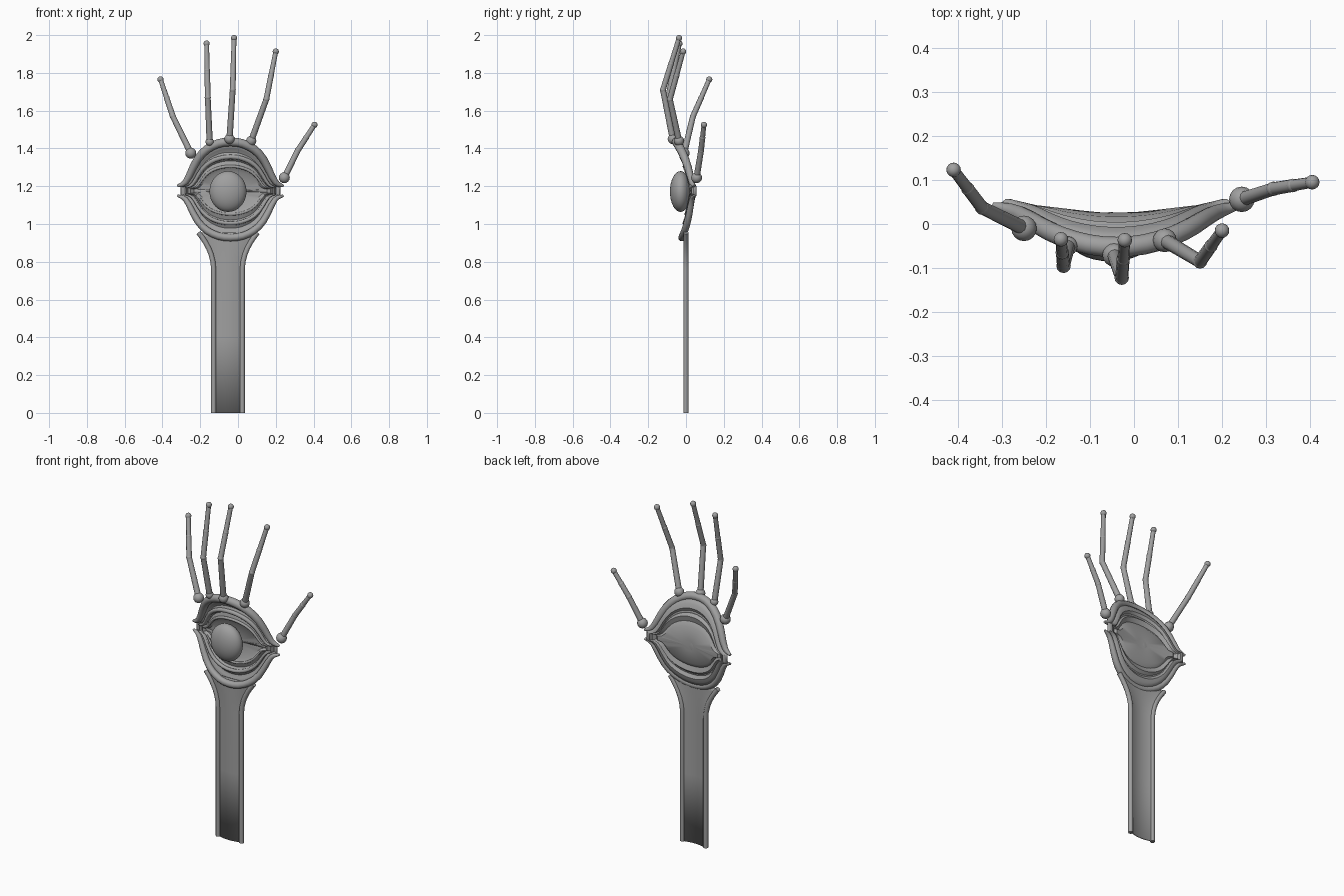
import bpy, bmesh, math
from mathutils import Vector

if "Cube" in bpy.data.objects:
    bpy.data.objects.remove(bpy.data.objects["Cube"])

grey = bpy.data.materials.new("stone grey")
grey.diffuse_color = (0.35, 0.35, 0.35, 1)
grey.use_nodes = True
grey.node_tree.nodes["Principled BSDF"].inputs["Base Color"].default_value = grey.diffuse_color
CX, CZ = -0.04, 1.175          # palm centre
N = 28                         # samples per eyelid curve


def finish(ob):
    ob.data.materials.clear()
    ob.data.materials.append(grey)
    bpy.ops.object.select_all(action='DESELECT')
    ob.select_set(True)
    bpy.context.view_layer.objects.active = ob
    bpy.ops.object.shade_smooth_by_angle(angle=math.radians(40))
    return ob


def mesh_grid(name, rows, closed=False, cap=False, thickness=0.0):
    """Loft a surface through rows of points."""
    bm = bmesh.new()
    vs = [[bm.verts.new(p) for p in r] for r in rows]
    n = len(rows[0])
    for a, b in zip(vs, vs[1:]):
        for i in range(n if closed else n - 1):
            j = (i + 1) % n
            bm.faces.new((a[i], a[j], b[j], b[i]))
    if cap:
        bm.faces.new(vs[-1])
        if not thickness:
            bm.faces.new(vs[0])
    bmesh.ops.recalc_face_normals(bm, faces=bm.faces)
    me = bpy.data.meshes.new(name)
    bm.to_mesh(me)
    bm.free()
    ob = bpy.data.objects.new(name, me)
    bpy.context.collection.objects.link(ob)
    if thickness:
        m = ob.modifiers.new("thickness", 'SOLIDIFY')
        m.thickness, m.offset = thickness, 0
    return finish(ob)


def tube(name, pts, radii, sides=12):
    """Round tube with a radius at each point."""
    pts = [Vector(p) for p in pts]
    rows = []
    for i, p in enumerate(pts):
        t = (pts[min(i + 1, len(pts) - 1)] - pts[max(i - 1, 0)]).normalized()
        ref = Vector((0, 1, 0))
        u = t.cross(ref).normalized()
        v = t.cross(u)
        rows.append([p + radii[i] * (math.cos(a) * u + math.sin(a) * v)
                     for a in (2 * math.pi * k / sides for k in range(sides))])
    return mesh_grid(name, rows, closed=True, cap=True)


def ball(name, loc, size, seg=16):
    bpy.ops.mesh.primitive_uv_sphere_add(segments=seg, ring_count=seg // 2, radius=1, location=loc)
    ob = bpy.context.object
    ob.name = name
    ob.scale = size if isinstance(size, tuple) else (size,) * 3
    return finish(ob)


# Eyelid curve: round in the middle, flared out at both corners
KNOTS = [(0, 1), (.2, .975), (.4, .88), (.55, .745), (.67, .56), (.76, .35), (.86, .17), (1, .1)]


def lid_height(t):
    t = abs(t)
    for i in range(len(KNOTS) - 1):
        (x1, y1), (x2, y2) = KNOTS[i], KNOTS[i + 1]
        if t <= x2 + 1e-6:
            x0, y0 = KNOTS[i - 1] if i else (-x2, y2)
            x3, y3 = KNOTS[min(i + 2, len(KNOTS) - 1)]
            m1, m2 = (y2 - y0) / (x2 - x0), (y3 - y1) / (x3 - x1)
            d, s = x2 - x1, (t - x1) / (x2 - x1)
            return ((2*s**3 - 3*s*s + 1) * y1 + (s**3 - 2*s*s + s) * d * m1
                    + (3*s*s - 2*s**3) * y2 + (s**3 - s*s) * d * m2)
    return KNOTS[-1][1]


def palm_point(dx, dz, dy=0.0):
    """Place a point on the cupped palm, which leans forward at the top."""
    lean = 0.065 * (dz / 0.28) ** 2 if dz > 0 else 0.028 * (dz / 0.26) ** 2
    return Vector((CX + dx, 0.01 - lean + 0.5 * dx * dx + dy, CZ + dz))


def lid(w, h, dy=0.0):
    ts = [math.sin(math.pi / 2 * (2 * i / N - 1)) for i in range(N + 1)]
    return [palm_point(t * w, h * lid_height(t), dy) for t in ts]


# Palm sheet with folds around the eye: half width, half height, depth
LEVELS = [(.262, .255, 0), (.25, .225, .012), (.24, .205, .014), (.232, .18, -.004),
          (.225, .16, .012), (.21, .13, -.002), (.195, .105, .012), (.05, .03, .012)]
mesh_grid("palm", [lid(w, h, d) + lid(w, -h * .96, d)[::-1] for w, h, d in LEVELS],
          closed=True, cap=True, thickness=0.008)

# Raised eyelids, thinner towards the eye
for name, w, h, r in (("outer_lid", .28, .26, .023), ("middle_lid", .24, .18, .012),
                      ("inner_lid", .21, .13, .008)):
    for side, s in (("upper", 1), ("lower", -.95)):
        pts = lid(w, h * s, -0.006)
        radii = [r * (1 if s > 0 else .85) * (1 - .7 * (abs(p.x - CX) / w) ** 5) for p in pts]
        tube(side + "_" + name, pts, radii)

# Eyeball
ball("eyeball", (-0.053, -0.029, 1.172), (.098, .056, .108), 32)


# Forearm: bowed sheet that flares into the palm, with a rounded rail on each edge
def arm_half(z):
    return .076 + (.085 * ((z - .76) / .2) ** 2 if z > .76 else 0)


AX = -0.053
zs = [0, .4, .76, .8, .84, .87, .9, .93, .955]
rows = [[(AX + arm_half(z) * u, .004 - .014 * (1 - u * u), z) for u in [k / 6 - 1 for k in range(13)]]
        for z in zs]
mesh_grid("forearm", rows, thickness=0.006)
for name, s in (("left_rail", -1), ("right_rail", 1)):
    tube(name, [(AX + s * arm_half(z), 0, z) for z in zs], [.0135] * len(zs))

# Fingers: knuckle, bend and tip, with the knuckle size
FINGERS = {
    "little_finger": ((-.25, -.01, 1.375), (-.345, .037, 1.57), (-.41, .123, 1.765), .029),
    "ring_finger": ((-.15, -.05, 1.435), (-.16, -.095, 1.67), (-.166, -.035, 1.955), .022),
    "middle_finger": ((-.045, -.07, 1.45), (-.028, -.122, 1.71), (-.021, -.037, 1.984), .027),
    "index_finger": ((.07, -.037, 1.44), (.15, -.085, 1.66), (.2, -.015, 1.913), .027),
    "thumb": ((.245, .056, 1.245), (.317, .08, 1.39), (.405, .095, 1.525), .029),
}
for name, (a, b, c, r) in FINGERS.items():
    a, b, c = Vector(a), Vector(b), Vector(c)
    d = b.lerp(c, 0.5)
    ball(name + "_knuckle", a, r)
    tube(name + "_lower_bone", [a, b], [.0165, .015])
    tube(name + "_middle_bone", [b, d], [.015, .0145])
    tube(name + "_upper_bone", [d, c], [.0135, .0125])
    ball(name + "_bend", b, .0165, 12)
    ball(name + "_joint", d, .0155, 12)
    ball(name + "_tip", c, .0165)
